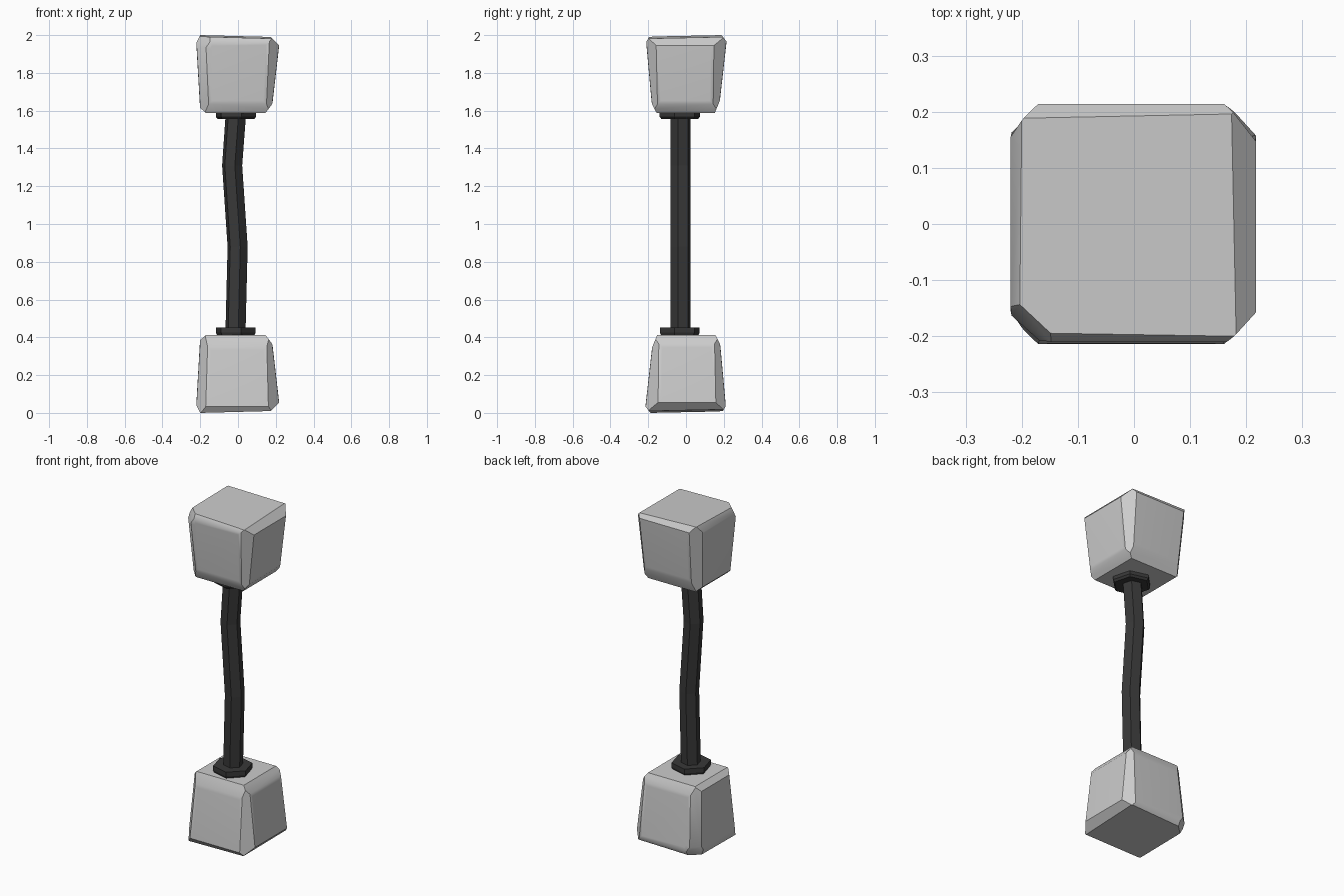
import bpy, bmesh, math
from mathutils import Vector

if "Cube" in bpy.data.objects:
    bpy.data.objects.remove(bpy.data.objects["Cube"])

dark = bpy.data.materials.new("dark_grip")
dark.diffuse_color = (0.04, 0.04, 0.04, 1)
dark.use_nodes = True
dark.node_tree.nodes["Principled BSDF"].inputs["Base Color"].default_value = dark.diffuse_color


def add_object(name, bm, mat=None):
    bmesh.ops.recalc_face_normals(bm, faces=bm.faces)
    me = bpy.data.meshes.new(name)
    bm.to_mesh(me)
    bm.free()
    ob = bpy.data.objects.new(name, me)
    bpy.context.collection.objects.link(ob)
    if mat:
        me.materials.append(mat)
    return ob


def slice_off(bm, a, b, c):
    # cut away everything beyond the plane through three points
    a, b, c = Vector(a), Vector(b), Vector(c)
    n = (b - a).cross(c - a).normalized()
    if n.dot(a - Vector((0, 0, 0.2))) < 0:
        n = -n
    bmesh.ops.bisect_plane(bm, geom=bm.verts[:] + bm.edges[:] + bm.faces[:], dist=1e-5,
                           plane_co=a, plane_no=n, clear_outer=True)
    open_edges = [e for e in bm.edges if e.is_boundary]
    if open_edges:
        bmesh.ops.holes_fill(bm, edges=open_edges, sides=0)


# chiselled weight: silhouettes from the front (x, z) and the side (y, z)
X_PROFILE = [(-.2, 0), (-.22, .04), (-.2, .385), (-.17, .413),
             (.145, .413), (.181, .365), (.217, .055), (.175, .011)]
Y_PROFILE = [(-.19, .002), (-.214, .033), (-.178, .35), (-.152, .413),
             (.155, .413), (.18, .365), (.21, .035), (.195, .01)]
# chamfered upright corners, as seen from above
CORNERS = [((-.22, -.155), (-.17, -.214)), ((-.22, .165), (-.17, .21)),
           ((.16, -.214), (.217, -.15)), ((.165, .21), (.217, .16))]


def weight(name, flip):
    bm = bmesh.new()
    bmesh.ops.create_cube(bm, size=1.0)
    for (u, z), (v, w) in zip(X_PROFILE, X_PROFILE[1:]):
        slice_off(bm, (u, 0, z), (v, 0, w), (u, 1, z))
    for (u, z), (v, w) in zip(Y_PROFILE, Y_PROFILE[1:]):
        if z != w:
            slice_off(bm, (0, u, z), (0, v, w), (1, u, z))
    slice_off(bm, (-.2, -.19, 0), (.175, -.19, .01), (-.2, .19, .008))
    for p, q in CORNERS:
        mid = ((p[0] + q[0]) * .44, (p[1] + q[1]) * .44, .37)
        slice_off(bm, (*p, .04), (*q, .04), mid)
    # chipped lower corner
    slice_off(bm, (-.2, .145, .004), (-.145, .195, .004), (-.19, .18, .05))
    bmesh.ops.remove_doubles(bm, verts=bm.verts, dist=.001)
    # soft worn border on the large side faces
    sides = [f for f in bm.faces if f.calc_area() > .05 and abs(f.normal.z) < .5]
    bmesh.ops.recalc_face_normals(bm, faces=bm.faces)
    bmesh.ops.inset_individual(bm, faces=sides, thickness=.025, depth=.001)
    if flip:
        for v in bm.verts:
            v.co = (v.co.x, -v.co.y, 2 - v.co.z)
    ob = add_object(name, bm)
    bpy.ops.object.select_all(action='DESELECT')
    ob.select_set(True)
    bpy.context.view_layer.objects.active = ob
    bpy.ops.object.shade_smooth_by_angle(angle=math.radians(35))


def hex_loft(name, sections):
    # stack of hexagons (x, y, z, radius) joined into a solid
    bm = bmesh.new()
    rings = []
    for x, y, z, r in sections:
        angles = [math.radians(45 + 60 * k) for k in range(6)]
        rings.append([bm.verts.new((x + r * math.cos(a), y + r * math.sin(a), z))
                      for a in angles])
    for lo, hi in zip(rings, rings[1:]):
        for k in range(6):
            j = (k + 1) % 6
            bm.faces.new((lo[k], lo[j], hi[j], hi[k]))
    bm.faces.new(rings[0][::-1])
    bm.faces.new(rings[-1])
    add_object(name, bm, dark)


weight("lower_weight", False)
weight("upper_weight", True)

# crooked handle
hex_loft("handle", [(-.014, -.028, .40, .055), (-.002, -.028, .88, .055),
                    (-.031, -.028, 1.31, .055), (-.01, -.029, 1.60, .056)])

# collars where the handle meets the weights
hex_loft("lower_collar", [(-.012, -.033, .405, .1), (-.012, -.033, .425, .109),
                          (-.012, -.033, .452, .109)])
hex_loft("upper_collar", [(-.011, -.033, 1.555, .1), (-.011, -.033, 1.567, .11),
                          (-.011, -.033, 1.60, .11)])
